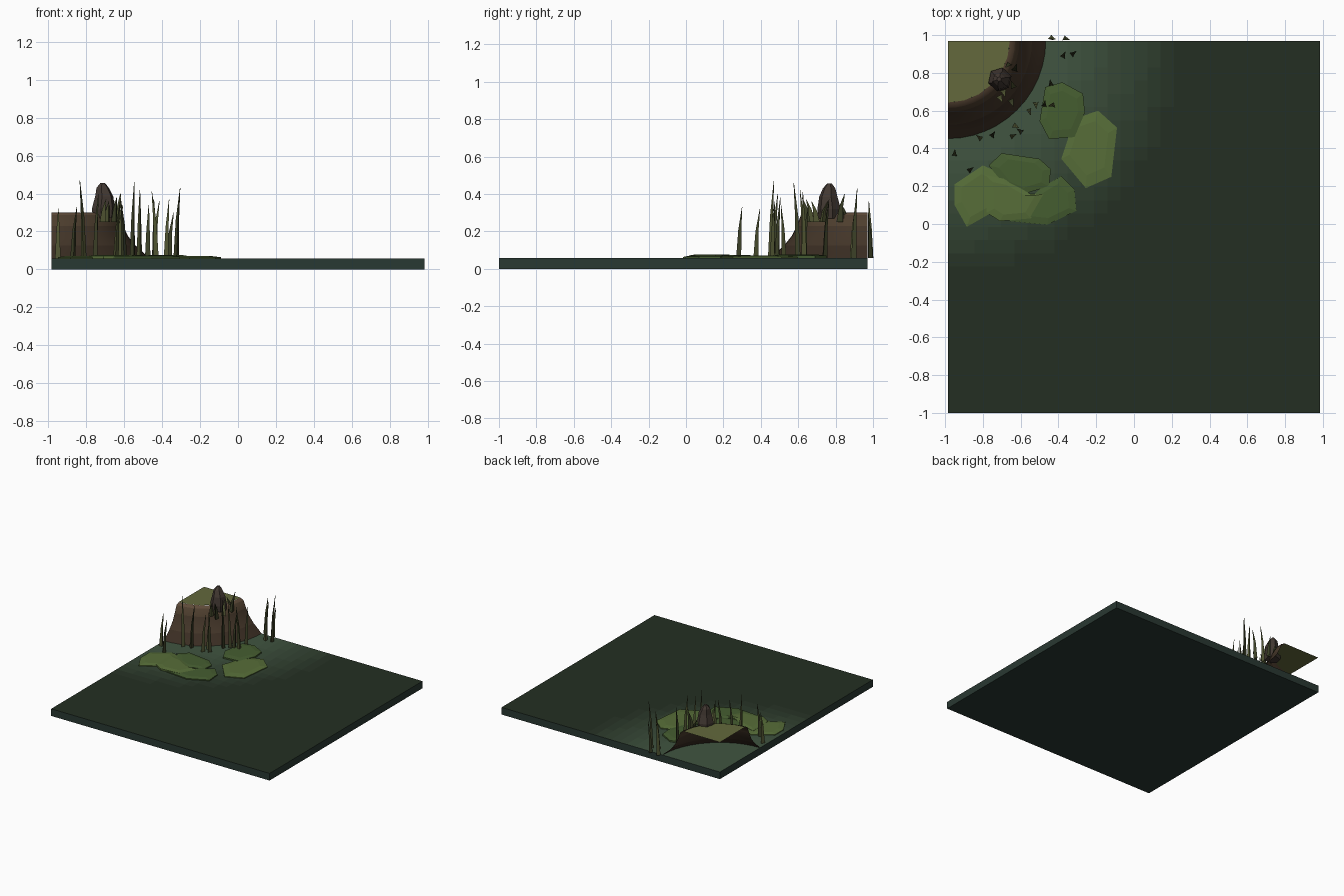
import bpy, bmesh, random
from math import cos, sin, pi, hypot
from mathutils import Vector

if "Cube" in bpy.data.objects:
    bpy.data.objects.remove(bpy.data.objects["Cube"])

random.seed(4)
CX, CY = -0.985, 0.97      # tile corner that the stump sits on
TOP = 0.058                # top of the ground slab


def mat(name, rgb):
    m = bpy.data.materials.new(name)
    m.diffuse_color = (*rgb, 1)
    m.use_nodes = True
    m.node_tree.nodes["Principled BSDF"].inputs["Base Color"].default_value = m.diffuse_color
    return m


def make(name, bm, mats, smooth=False):
    me = bpy.data.meshes.new(name)
    bm.normal_update()
    bm.to_mesh(me)
    bm.free()
    for m in mats:
        me.materials.append(m)
    ob = bpy.data.objects.new(name, me)
    bpy.context.collection.objects.link(ob)
    if smooth:
        for p in me.polygons:
            p.use_smooth = True
    return ob


def skin(bm, rings, closed=True):
    # quads between successive rings of points
    vs = [[bm.verts.new(p) for p in r] for r in rings]
    n = len(vs[0])
    for a, b in zip(vs, vs[1:]):
        for i in range(n if closed else n - 1):
            j = (i + 1) % n
            bm.faces.new((a[i], a[j], b[j], b[i]))
    return vs


# ground slab, lighter around the stump
N = 28
light, dark = Vector((.052, .09, .052)), Vector((.017, .028, .016))
shades = [mat(f"ground_{i}", light.lerp(dark, i / 11)) for i in range(12)]
shades.append(mat("ground_side", (.022, .04, .032)))
bm = bmesh.new()
bmesh.ops.create_cube(bm, size=1)
for v in bm.verts:
    v.co = (v.co.x * 1.97, v.co.y * 1.97 - 0.015, (v.co.z + .5) * TOP)
top = [f for f in bm.faces if f.calc_center_median().z > TOP - .001]
bmesh.ops.delete(bm, geom=top, context='FACES_ONLY')
for f in bm.faces:
    f.material_index = 12
step = 1.97 / N
grid = [[bm.verts.new((CX + i * step, CY - 1.97 + j * step, TOP)) for j in range(N + 1)]
        for i in range(N + 1)]
for i in range(N):
    for j in range(N):
        f = bm.faces.new((grid[i][j], grid[i + 1][j], grid[i + 1][j + 1], grid[i][j + 1]))
        c = f.calc_center_median()
        t = (hypot(c.x - CX, c.y - CY) - .62) / .62
        f.material_index = round(11 * min(1, max(0, t)))
make("ground_slab", bm, shades)


# quarter stump wall: a flared shell, open at the back
def arc(r, z, n):
    return [(CX + r * cos(-pi / 2 * i / n), CY + r * sin(-pi / 2 * i / n), z) for i in range(n + 1)]


bark = [mat("bark_low", (.042, .026, .016)), mat("bark_mid", (.055, .035, .021)),
        mat("bark_high", (.075, .048, .027)), mat("bark_rim", (.11, .068, .04))]
bm = bmesh.new()
prof = [(.52, .056), (.49, .085), (.445, .125), (.405, .175), (.378, .23), (.355, .288), (.325, .3)]
skin(bm, [arc(r, z, 12) for r, z in prof], closed=False)
for k, f in enumerate(bm.faces):
    f.material_index = (0, 0, 1, 1, 2, 3)[k // 12]
bmesh.ops.reverse_faces(bm, faces=bm.faces[:])
bmesh.ops.recalc_face_normals(bm, faces=bm.faces[:])
make("stump_wall", bm, bark, smooth=True)

# mossy stump cap
bm = bmesh.new()
c = bm.verts.new((CX, CY, .3))
edge = [bm.verts.new(p) for p in arc(.327, .301, 6)]
for a, b in zip(edge, edge[1:]):
    bm.faces.new((c, b, a))
make("stump_cap", bm, [mat("cap_moss", (.125, .14, .045))])

# faceted rock on the rim
bm = bmesh.new()
rings = []
for r, z, dx, dy in [(.058, .27, 0, 0), (.064, .32, 0, 0), (.05, .385, .004, -.004),
                     (.034, .43, -.004, 0), (.012, .457, -.004, .002)]:
    rings.append([(-.71 + dx + r * cos(a + .3), .765 + dy + r * sin(a + .3), z)
                  for a in [2 * pi * k / 6 for k in range(6)]])
vs = skin(bm, rings)
bm.faces.new(vs[-1])
bm.faces.new(vs[0][::-1])
make("rim_rock", bm, [mat("rock", (.055, .04, .032))])

# flat moss patches: low domes over an outline
moss_l, moss_d = mat("moss_light", (.095, .155, .04)), mat("moss_dark", (.06, .11, .03))


def patch(name, pts, z, m):
    bm = bmesh.new()
    c = sum((Vector(p) for p in pts), Vector((0, 0))) / len(pts)
    rings = []
    for s, h in [(1, TOP), (1, z - .006), (.7, z)]:
        rings.append([(c.x + (p[0] - c.x) * s, c.y + (p[1] - c.y) * s, h) for p in pts])
    vs = skin(bm, rings)
    bm.faces.new(vs[-1])
    bmesh.ops.recalc_face_normals(bm, faces=bm.faces[:])
    make(name, bm, [m])


patch("moss_east", [(-.32, .555), (-.19, .6), (-.09, .51), (-.12, .25), (-.255, .19), (-.385, .345), (-.35, .45)], .07, moss_l)
patch("moss_north", [(-.47, .725), (-.38, .75), (-.27, .69), (-.26, .59), (-.315, .46), (-.45, .45), (-.5, .545)], .076, moss_d)
patch("moss_west", [(-.95, .21), (-.8, .31), (-.66, .25), (-.7, .09), (-.885, -.015), (-.95, .1)], .07, moss_l)
patch("moss_middle", [(-.77, .31), (-.7, .375), (-.5, .345), (-.44, .29), (-.45, .2), (-.58, .16), (-.68, .2)], .073, moss_d)
patch("moss_south", [(-.5, .185), (-.385, .255), (-.315, .185), (-.305, .07), (-.46, -.005), (-.66, .015)], .072, moss_d)
patch("moss_centre", [(-.79, .26), (-.69, .24), (-.55, .16), (-.47, .16), (-.545, .03), (-.71, .015), (-.78, .06)], .077, moss_l)

# grass blades: slender bent three-sided spikes
greens = [mat("grass_light", (.08, .09, .032)), mat("grass_dark", (.045, .052, .02))]


def blade(bm, x, y, z0, z1, w, lean, mi):
    a0 = random.uniform(0, 2 * pi)
    dx, dy = lean * cos(a0), lean * sin(a0)
    if y > .93:
        dx, dy = lean, -lean * .3
    rings = [[(x + dx * t * t + w * s * cos(a0 + k * 2 * pi / 3),
               y + dy * t * t + w * s * sin(a0 + k * 2 * pi / 3), z0 + (z1 - z0) * t)
              for k in range(3)] for t, s in [(0, 1), (.55, .6), (1, .08)]]
    old = set(bm.faces)
    vs = skin(bm, rings)
    bm.faces.new(vs[-1])
    for f in set(bm.faces) - old:
        f.material_index = mi


bm = bmesh.new()
ground = [(-.95, .37, .32), (-.87, .285, .33), (-.815, .455, .47), (-.75, .47, .40), (-.645, .465, .36),
          (-.6, .49, .38), (-.63, .52, .34), (-.555, .6, .46), (-.52, .635, .42), (-.475, .63, .34),
          (-.43, .63, .41), (-.44, .74, .37), (-.375, .89, .37), (-.325, .9, .43), (-.44, .985, .36),
          (-.365, .982, .30)]
for i, (x, y, z) in enumerate(ground):
    blade(bm, x, y, TOP, z, .017, .025, i % 2)
# short tuft around the rock
for i, (x, y, z) in enumerate([(-.71, .67, .37), (-.65, .65, .38), (-.69, .7, .36),
                               (-.63, .82, .40), (-.64, .73, .36), (-.66, .85, .35)]):
    blade(bm, x, y, .25, z, .02, .03, i % 2)
bmesh.ops.recalc_face_normals(bm, faces=bm.faces[:])
make("grass_blades", bm, greens)
